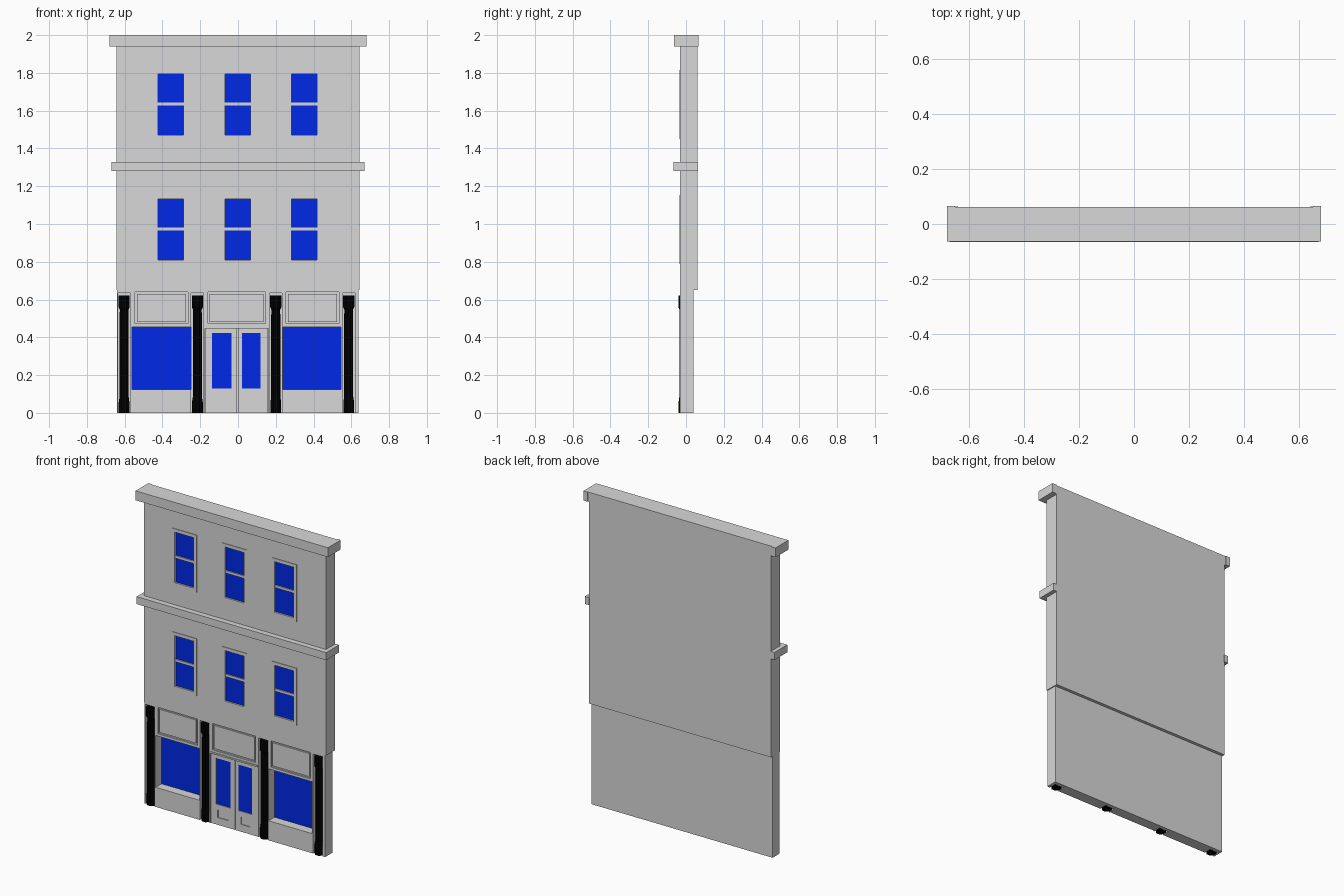
import bpy, bmesh, math
from mathutils import Matrix

if "Cube" in bpy.data.objects:
    bpy.data.objects.remove(bpy.data.objects["Cube"])


def material(name, rgb):
    m = bpy.data.materials.new(name)
    m.diffuse_color = (*rgb, 1)
    m.use_nodes = True
    m.node_tree.nodes["Principled BSDF"].inputs["Base Color"].default_value = m.diffuse_color
    return m


STONE = material("grey stone", (0.69, 0.69, 0.69))
GLASS = material("blue glass", (0.0, 0.022, 0.8))
IRON = material("black iron", (0.0, 0.0, 0.0))


def boxes(name, mat, *extents):
    """One object made of boxes given as (x0, x1, y0, y1, z0, z1)."""
    bm = bmesh.new()
    for x0, x1, y0, y1, z0, z1 in extents:
        mtx = Matrix.Translation(((x0 + x1) / 2, (y0 + y1) / 2, (z0 + z1) / 2))
        mtx = mtx @ Matrix.Diagonal((x1 - x0, y1 - y0, z1 - z0, 1))
        bmesh.ops.create_cube(bm, size=1, matrix=mtx)
    me = bpy.data.meshes.new(name)
    bm.to_mesh(me)
    bm.free()
    me.materials.append(mat)
    ob = bpy.data.objects.new(name, me)
    bpy.context.collection.objects.link(ob)
    return ob


def cut(ob, *extents):
    """Carve box-shaped recesses out of an object, one at a time."""
    for ext in extents:
        cutter = boxes("cutter", STONE, ext)
        cutter.hide_render = True
        mod = ob.modifiers.new("recess", 'BOOLEAN')
        mod.operation, mod.solver, mod.object = 'DIFFERENCE', 'EXACT', cutter
        bpy.context.view_layer.objects.active = ob
        bpy.ops.object.modifier_apply(modifier=mod.name)
        bpy.data.objects.remove(cutter)


def ring(x0, x1, y0, y1, z0, z1, w):
    """Four boxes forming a rectangular frame of width w."""
    return [(x0, x0 + w, y0, y1, z0, z1), (x1 - w, x1, y0, y1, z0, z1),
            (x0 + w, x1 - w, y0, y1, z0, z0 + w), (x0 + w, x1 - w, y0, y1, z1 - w, z1)]


# Upper wall with window openings
FRONT = -0.031
upper = boxes("upper_wall", STONE, (-0.644, 0.644, FRONT, 0.061, 0.65, 1.945))
openings = [(cx - 0.088, cx + 0.088, z0, z0 + 0.365)
            for cx in (-0.356, -0.001, 0.35) for z0 in (0.788, 1.45)]
cut(upper, *[(a + 0.004, b - 0.004, -0.1, FRONT + 0.014, c + 0.004, d - 0.004)
             for a, b, c, d in openings])

# Sash frames standing slightly proud, with panes set back
for a, b, c, d in openings:
    y0, y1 = FRONT - 0.004, FRONT + 0.015
    mid = (c + d) / 2 + 0.002
    boxes("sash_frame", STONE, *ring(a, b, y0, y1, c, d, 0.021),
          (a + 0.021, b - 0.021, y0 + 0.004, y1, mid - 0.008, mid + 0.008))
    boxes("sash_glass", GLASS, (a + 0.01, b - 0.01, FRONT + 0.007, y1, c + 0.01, d - 0.01))

# Cornice and string course, with short returns at the ends
boxes("cornice", STONE, (-0.68, 0.68, -0.063, 0.061, 1.94, 2.0))
boxes("cornice_ends", STONE, (-0.68, -0.65, 0.06, 0.066, 1.94, 2.0),
      (0.65, 0.68, 0.06, 0.066, 1.94, 2.0))
boxes("string_course", STONE, (-0.67, 0.67, -0.066, 0.0, 1.28, 1.328),
      (-0.67, -0.64, 0.0, 0.063, 1.28, 1.328), (0.64, 0.67, 0.0, 0.063, 1.28, 1.328))

# Ground floor wall with column niches, shop windows, doorway and panels
COLUMNS = (-0.603, -0.215, 0.2, 0.586)
SHOPS = ((-0.56, -0.25), (0.238, 0.544))
DOOR = (-0.176, 0.162)
PANELS = ((-0.545, -0.266), (-0.16, 0.146), (0.254, 0.535))
lower = boxes("shopfront_wall", STONE, (-0.641, 0.638, FRONT, 0.041, 0, 0.651))
cut(lower,
    *[(cx - 0.033, cx + 0.033, -0.1, 0.018, -0.1, 0.636) for cx in COLUMNS],
    *[(a, b, -0.1, 0.033, 0.125, 0.456) for a, b in SHOPS],
    (*DOOR, -0.1, FRONT + 0.016, -0.1, 0.455),
    *[(a, b, -0.1, FRONT + 0.01, 0.472, 0.64) for a, b in PANELS])

for a, b in SHOPS:
    boxes("shop_glass", GLASS, (a, b, 0.028, 0.034, 0.125, 0.456))
for a, b in PANELS:
    boxes("transom_panel", STONE, (a + 0.01, b - 0.01, FRONT + 0.002, FRONT + 0.012, 0.482, 0.63))

# Double door
DY = FRONT + 0.005
leaves = boxes("door_leaves", STONE, (DOOR[0] + 0.003, -0.004, DY, FRONT + 0.017, 0, 0.452),
               (-0.001, DOOR[1] - 0.003, DY, FRONT + 0.017, 0, 0.452))
panes = ((-0.137, -0.035), (0.02, 0.118))
kicks = ((-0.125, -0.05), (0.038, 0.102))
cut(leaves, *[(a, b, -0.1, DY + 0.007, 0.13, 0.424) for a, b in panes],
    *[(a, b, -0.1, DY + 0.006, 0.046, 0.095) for a, b in kicks])
for a, b in panes:
    boxes("door_glass", GLASS, (a, b, DY + 0.005, DY + 0.009, 0.13, 0.424))
boxes("door_lintel", STONE, (DOOR[0], DOOR[1], FRONT - 0.004, DY, 0.448, 0.458))

# Iron columns: eight-sided turned profile (radius, height)
PROFILE = ((0, 0), (0.031, 0), (0.031, 0.055), (0.026, 0.085), (0.026, 0.52),
           (0.024, 0.545), (0.032, 0.56), (0.032, 0.622), (0, 0.622))
for cx in COLUMNS:
    bm = bmesh.new()
    vs = [bm.verts.new((r, 0, z)) for r, z in PROFILE]
    es = [bm.edges.new(p) for p in zip(vs, vs[1:])]
    bmesh.ops.spin(bm, geom=vs + es, cent=(0, 0, 0), axis=(0, 0, 1),
                   angle=2 * math.pi, steps=8)
    bmesh.ops.remove_doubles(bm, verts=bm.verts, dist=1e-4)
    bmesh.ops.rotate(bm, verts=bm.verts, matrix=Matrix.Rotation(math.pi / 8, 3, 'Z'))
    bmesh.ops.recalc_face_normals(bm, faces=bm.faces)
    me = bpy.data.meshes.new("iron_column")
    bm.to_mesh(me)
    bm.free()
    me.materials.append(IRON)
    ob = bpy.data.objects.new("iron_column", me)
    ob.location = (cx, -0.011, 0)
    bpy.context.collection.objects.link(ob)
